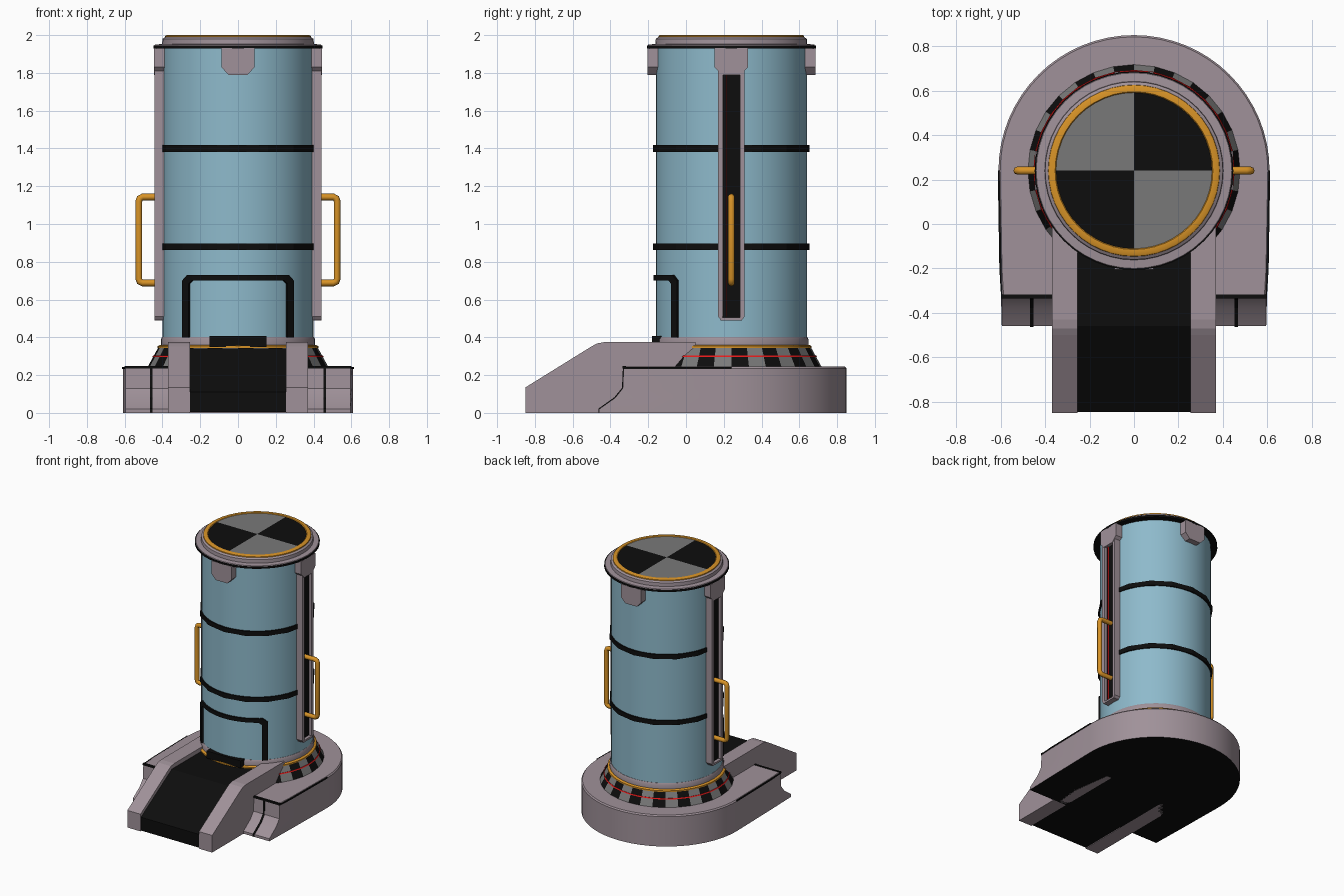
import bpy, bmesh, math
from mathutils import Matrix, Vector

if "Cube" in bpy.data.objects:
    bpy.data.objects.remove(bpy.data.objects["Cube"])

CY = 0.24  # y of the tower axis


def mat(name, rgb):
    m = bpy.data.materials.new(name)
    m.diffuse_color = (*rgb, 1)
    m.use_nodes = True
    m.node_tree.nodes["Principled BSDF"].inputs["Base Color"].default_value = m.diffuse_color
    return m


BLUE = mat("light_blue", (0.27, 0.49, 0.60))
PINK = mat("mauve_grey", (0.35, 0.285, 0.32))
GOLD = mat("amber", (0.68, 0.29, 0.02))
BLACK = mat("black", (0.004, 0.004, 0.004))
GREY = mat("mid_grey", (0.19, 0.19, 0.19))
RED = mat("red", (0.80, 0.01, 0.01))


def finish(name, bm, mats, smooth=None):
    bmesh.ops.remove_doubles(bm, verts=bm.verts, dist=1e-5)
    bmesh.ops.recalc_face_normals(bm, faces=bm.faces)
    me = bpy.data.meshes.new(name)
    bm.to_mesh(me)
    bm.free()
    for m in mats:
        me.materials.append(m)
    ob = bpy.data.objects.new(name, me)
    bpy.context.collection.objects.link(ob)
    if smooth:
        bpy.ops.object.select_all(action='DESELECT')
        ob.select_set(True)
        bpy.context.view_layer.objects.active = ob
        bpy.ops.object.shade_smooth_by_angle(angle=math.radians(smooth))
    return ob


def lathe(name, prof, mats, segs=48, ring=False, smooth=30, rule=None):
    """Spin (radius, z) points about the tower axis."""
    bm = bmesh.new()
    cols = []
    for i in range(segs):
        a = 2 * math.pi * i / segs
        cols.append([bm.verts.new((r * math.cos(a), CY + r * math.sin(a), z)) for r, z in prof])
    n = len(prof)
    for i in range(segs):
        p, q = cols[i], cols[(i + 1) % segs]
        for j in range(n if ring else n - 1):
            k = (j + 1) % n
            f = bm.faces.new((p[j], q[j], q[k], p[k]))
            if rule:
                f.material_index = rule(f.calc_center_median(), i)
    return finish(name, bm, mats, smooth)


def prism(name, pts, lo, hi, m, place, mtx=None):
    """Extrude a 2D outline from lo to hi; place(a, b, t) gives the 3D point."""
    bm = bmesh.new()
    ends = [[bm.verts.new(place(a, b, t)) for a, b in pts] for t in (lo, hi)]
    bm.faces.new(ends[0])
    bm.faces.new(ends[1])
    for i in range(len(pts)):
        j = (i + 1) % len(pts)
        bm.faces.new((ends[0][i], ends[0][j], ends[1][j], ends[1][i]))
    if mtx:
        bm.transform(mtx)
    return finish(name, bm, [m])


def along_x(a, b, t):   # outline in y, z
    return (t, a, b)


def along_y(a, b, t):   # outline in x, z
    return (a, t, b)


def box(name, x, y, z, m):
    return prism(name, [(x[0], z[0]), (x[1], z[0]), (x[1], z[1]), (x[0], z[1])], *y, m, along_y)


def outline(front, r):
    pts = [(r - 0.015, front), (r - 0.008, -0.2)]
    pts += [(r * math.cos(math.pi * i / 32), CY + r * math.sin(math.pi * i / 32)) for i in range(33)]
    return pts + [(-x, y) for x, y in pts[1::-1]]


# Base: stacked outlines with a stepped front and a black underside
bm = bmesh.new()
levels = [(0, -0.46, 0.61), (0.02, -0.46, 0.61), (0.08, -0.375, 0.61), (0.13, -0.335, 0.61),
          (0.235, -0.33, 0.61), (0.245, -0.322, 0.602)]
rows = [[bm.verts.new((x, y, z)) for x, y in outline(f, r)] for z, f, r in levels]
for p, q in zip(rows, rows[1:]):
    for i in range(len(p)):
        j = (i + 1) % len(p)
        bm.faces.new((p[i], p[j], q[j], q[i]))
bm.faces.new(rows[-1])
bm.faces.new(rows[0]).material_index = 1
finish("base", bm, [PINK, BLACK], 30)

# Black seams on the base front and top edge
seam = [(-0.464, 0.002), (-0.464, 0.022), (-0.379, 0.083), (-0.339, 0.132), (-0.334, 0.24),
        (-0.30, 0.24), (-0.30, 0.002)]
for s, side in ((1, "right"), (-1, "left")):
    prism("front_seam_" + side, seam, s * 0.453, s * 0.467, BLACK, along_x)
    box("front_edge_trim_" + side, sorted((s * 0.37, s * 0.597)), (-0.335, -0.318), (0.234, 0.248), BLACK)
    prism("side_edge_trim_" + side, [(0.594, -0.33), (0.598, -0.33), (0.606, -0.2), (0.613, CY), (0.605, CY)],
          0.233, 0.243, BLACK, lambda a, b, t, s=s: (s * a, b, t))

# Ramp: two side rails and the belt between them
rail = [(-0.85, 0), (-0.85, 0.135), (-0.50, 0.352), (-0.47, 0.368), (-0.43, 0.375), (0.05, 0.375), (0.05, 0)]
for s, side in ((1, "right"), (-1, "left")):
    prism("ramp_rail_" + side, rail, s * 0.255, s * 0.37, PINK, along_x)
belt = [(-0.845, 0.005), (-0.845, 0.11), (-0.46, 0.342), (0.0, 0.342), (0.0, 0.005)]
prism("ramp_belt", belt, -0.256, 0.256, BLACK, along_x)
box("threshold", (-0.15, 0.15), (-0.18, -0.08), (0.35, 0.407), BLACK)

# Chequered skirt, its red line and the amber ring above
lathe("skirt", [(0.48, 0.24), (0.42, 0.35)], [BLACK, GREY], 32, smooth=None, rule=lambda c, i: i % 2)
lathe("skirt_line", [(0.4512, 0.296), (0.4535, 0.297), (0.4495, 0.304), (0.447, 0.304)], [RED], 32, ring=True)
lathe("skirt_ring", [(0.39, 0.343), (0.425, 0.343), (0.425, 0.353), (0.415, 0.359), (0.39, 0.359)],
      [GOLD], ring=True)
lathe("collar", [(0.38, 0.355), (0.408, 0.355), (0.408, 0.39), (0.402, 0.402), (0.38, 0.402)], [PINK], ring=True)

# Tower body with two bands
lathe("tower_body", [(0.40, 0.36), (0.40, 1.94)], [BLUE])
for z, nm in ((0.88, "lower"), (1.40, "upper")):
    lathe("band_" + nm, [(0.39, z - 0.018), (0.414, z - 0.018), (0.414, z + 0.018), (0.39, z + 0.018)],
          [BLACK], 16, ring=True, smooth=None)

# Door frame wrapped onto the body
top = [-0.24 + 0.48 * i / 10 for i in range(11)]
outer = [(-0.287, 0.40), (-0.287, 0.70), (-0.262, 0.73)] + [(x, 0.73) for x in top] + \
        [(0.262, 0.73), (0.287, 0.70), (0.287, 0.40)]
inner = [(-0.255, 0.40), (-0.255, 0.682), (-0.237, 0.70)] + [(x * 0.95, 0.70) for x in top] + \
        [(0.237, 0.70), (0.255, 0.682), (0.255, 0.40)]
bm = bmesh.new()
sect = []
for (xo, zo), (xi, zi) in zip(outer, inner):
    quad = []
    for x, z, r in ((xo, zo, 0.395), (xo, zo, 0.413), (xi, zi, 0.413), (xi, zi, 0.395)):
        a = math.asin(x / 0.40)
        quad.append(bm.verts.new((r * math.sin(a), CY - r * math.cos(a), z)))
    sect.append(quad)
for p, q in zip(sect, sect[1:]):
    for j in range(4):
        k = (j + 1) % 4
        bm.faces.new((p[j], p[k], q[k], q[j]))
bm.faces.new(sect[0])
bm.faces.new(sect[-1])
finish("door_frame", bm, [BLACK])

# Lid: black gasket, stepped flange, amber rim and quartered top
lathe("lid_gasket", [(0.38, 1.93), (0.447, 1.93), (0.447, 1.945), (0.38, 1.945)], [BLACK], ring=True)
lathe("lid_flange", [(0.443, 1.943), (0.44, 1.95), (0.402, 1.953), (0.40, 1.98), (0.385, 1.99), (0.34, 1.99)], [PINK])
lathe("lid_rim", [(0.387, 1.985), (0.385, 1.996), (0.378, 2.0), (0.355, 2.0), (0.35, 1.995)], [GOLD])
lathe("lid_top", [(0.352, 1.996), (0, 1.996)], [BLACK, GREY], smooth=None,
      rule=lambda c, i: int(c.x * (c.y - CY) < 0))

# Four clamps under the lid
clamp = [(-0.05, 1.79), (0.05, 1.79), (0.088, 1.83), (0.088, 1.932), (-0.088, 1.932), (-0.088, 1.83)]
for i, nm in enumerate(("front", "right", "back", "left")):
    turn = Matrix.Translation((0, CY, 0)) @ Matrix.Rotation(i * math.pi / 2, 4, 'Z')
    prism("clamp_" + nm, clamp, -0.445, -0.37, PINK, along_y, turn)

# Side channels with dark core, and grab handles
for s, side in ((1, "right"), (-1, "left")):
    for e, nm in ((-1, "front"), (1, "back")):
        edge = [(CY + e * 0.045, 0.51), (CY + e * 0.055, 0.49), (CY + e * 0.07, 0.51),
                (CY + e * 0.07, 1.82), (CY + e * 0.045, 1.82)]
        prism(f"channel_{nm}_{side}", edge, s * 0.38, s * 0.442, PINK, along_x)
    box("channel_core_" + side, sorted((s * 0.38, s * 0.418)), (CY - 0.046, CY + 0.046), (0.50, 1.82), BLACK)
    box("channel_foot_" + side, sorted((s * 0.38, s * 0.442)), (CY - 0.057, CY + 0.057), (0.49, 0.505), PINK)

    cu = bpy.data.curves.new("handle_" + side, 'CURVE')
    cu.dimensions = '3D'
    cu.bevel_depth = 0.018
    cu.bevel_resolution = 2
    cu.use_fill_caps = True
    path = [(0.41, 0.688), (0.505, 0.688), (0.52, 0.695), (0.525, 0.71),
            (0.525, 1.12), (0.52, 1.136), (0.505, 1.143), (0.41, 1.143)]
    sp = cu.splines.new('POLY')
    sp.points.add(len(path) - 1)
    for p, (x, z) in zip(sp.points, path):
        p.co = (s * x, CY, z, 1)
    cu.materials.append(GOLD)
    ob = bpy.data.objects.new("handle_" + side, cu)
    bpy.context.collection.objects.link(ob)
    bpy.ops.object.select_all(action='DESELECT')
    ob.select_set(True)
    bpy.context.view_layer.objects.active = ob
    bpy.ops.object.convert(target='MESH')
    bpy.ops.object.shade_smooth_by_angle(angle=math.radians(50))

# Thin red fin inside the right channel
box("channel_line", (0.415, 0.43), (CY - 0.026, CY - 0.024), (0.51, 1.79), RED)
